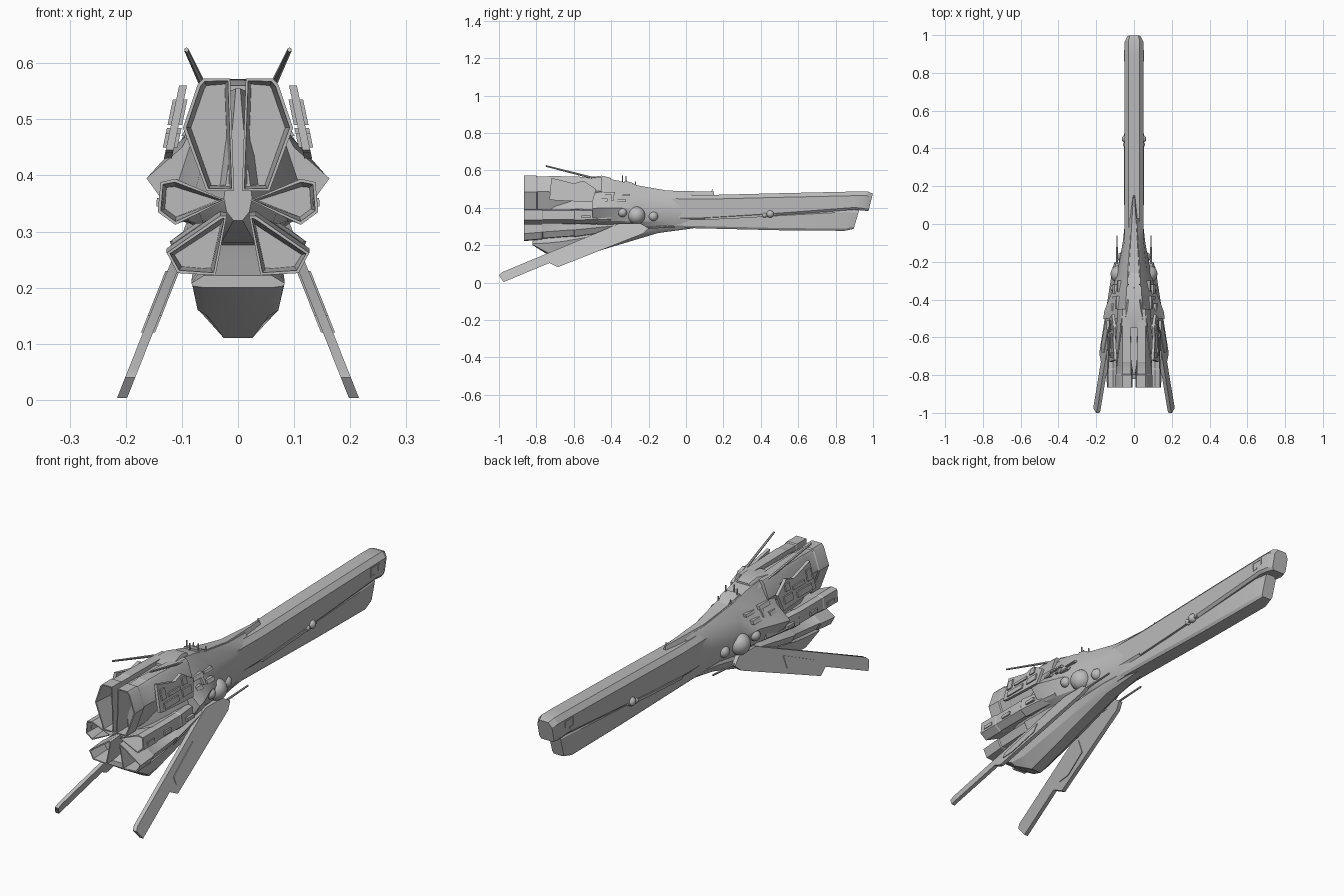
import bpy, bmesh, math
from mathutils import Vector

grey = bpy.data.materials.new("hull grey")
grey.diffuse_color = (0.5, 0.5, 0.5, 1)


def finish(name, bm, mirror=False, angle=25):
    bmesh.ops.recalc_face_normals(bm, faces=bm.faces[:])
    me = bpy.data.meshes.new(name)
    bm.to_mesh(me)
    bm.free()
    me.materials.append(grey)
    ob = bpy.data.objects.new(name, me)
    bpy.context.collection.objects.link(ob)
    if mirror:
        ob.modifiers.new("mirror", 'MIRROR')
    bpy.context.view_layer.objects.active = ob
    ob.select_set(True)
    bpy.ops.object.shade_smooth_by_angle(angle=math.radians(angle))
    ob.select_set(False)
    return ob


def skin(bm, rings):
    """Join closed rings of points and cap both ends; returns the first cap."""
    vs = [[bm.verts.new(p) for p in r] for r in rings]
    n = len(vs[0])
    for a, b in zip(vs, vs[1:]):
        for i in range(n):
            bm.faces.new((a[i], a[(i + 1) % n], b[(i + 1) % n], b[i]))
    bm.faces.new(vs[-1])
    return bm.faces.new(vs[0])


def hull(name, sections):
    """Symmetric loft; each section is (y, half profile from top to bottom, lean)."""
    bm = bmesh.new()
    rings = []
    for y, half, *lean in sections:
        k = lean[0] if lean else 0
        pts = half + [(-x, z) for x, z in reversed(half)]
        rings.append([(x, y + k * (z - 0.4), z) for x, z in pts])
    skin(bm, rings)
    return finish(name, bm)


def engine(name, pts, stages, depth=0.09):
    """Mirrored petal nozzle; stages are (y, scale, x shift, z shift)."""
    cx = sum(p[0] for p in pts) / len(pts)
    cz = sum(p[1] for p in pts) / len(pts)
    bm = bmesh.new()
    cap = skin(bm, [[(cx + (x - cx) * s + dx, y, cz + (z - cz) * s + dz) for x, z in pts]
                    for y, s, dx, dz in stages])
    bmesh.ops.recalc_face_normals(bm, faces=bm.faces[:])
    bmesh.ops.inset_region(bm, faces=[cap], thickness=0.006)
    bmesh.ops.inset_region(bm, faces=[cap], thickness=0.008)
    for v in cap.verts:
        v.co.y += depth
    finish(name, bm, True)


def slab(name, outline, top, bottom, thick, mirror=True):
    """Flat plate from a (y, z) outline, lying on the slope through two (x, z) points."""
    k = (top[0] - bottom[0]) / (top[1] - bottom[1])
    bm = bmesh.new()
    skin(bm, [[(bottom[0] + k * (z - bottom[1]) + o, y, z) for y, z in outline]
              for o in (-thick / 2, thick / 2)])
    finish(name, bm, mirror)


def rod(name, a, b, r, mirror=True, sides=6):
    a, b = Vector(a), Vector(b)
    bm = bmesh.new()
    bmesh.ops.create_cone(bm, cap_ends=True, segments=sides, radius1=r, radius2=r * 0.7,
                          depth=(b - a).length)
    q = (b - a).to_track_quat('Z', 'Y')
    for v in bm.verts:
        v.co = q @ v.co + (a + b) / 2
    finish(name, bm, mirror, 50)


def dome(name, x, y, z, r):
    bm = bmesh.new()
    bmesh.ops.create_uvsphere(bm, u_segments=24, v_segments=14, radius=r)
    bmesh.ops.translate(bm, vec=(x, y, z), verts=bm.verts[:])
    finish(name, bm, True, 60)


def rect(y0, y1, z0, z1):
    return [(y0, z0), (y1, z0), (y1, z1), (y0, z1)]


# Long forward spine: upper and lower beams
def beam(zt, zb, w=0.05):
    return [(w * 0.6, zt), (w, zt - 0.022), (w, zb + 0.012), (w * 0.8, zb)]

hull("upper_beam", [(-0.3, beam(0.475, 0.33)), (0.1, beam(0.468, 0.335)),
                    (0.5, beam(0.478, 0.36)), (0.9, beam(0.487, 0.39)),
                    (0.95, beam(0.487, 0.385, 0.049), 0.25),
                    (0.98, beam(0.476, 0.383, 0.036), 0.25)])
hull("lower_beam", [(-0.3, beam(0.36, 0.295, 0.042)), (0.0, beam(0.36, 0.292, 0.042)),
                    (0.5, beam(0.38, 0.28, 0.04)), (0.86, beam(0.4, 0.277, 0.04), 0.1),
                    (0.93, beam(0.395, 0.287, 0.028), 0.3)])

# Central armoured body, flaring to the stern
hull("main_body", [
    (-0.5, [(0.045, 0.555), (0.10, 0.45), (0.163, 0.395), (0.12, 0.335), (0.04, 0.30)]),
    (-0.46, [(0.045, 0.563), (0.095, 0.47), (0.157, 0.40), (0.115, 0.33), (0.04, 0.29)]),
    (-0.36, [(0.04, 0.545), (0.08, 0.475), (0.118, 0.40), (0.095, 0.33), (0.04, 0.28)]),
    (-0.27, [(0.035, 0.52), (0.07, 0.46), (0.092, 0.39), (0.08, 0.325), (0.04, 0.28)]),
    (-0.1, [(0.022, 0.488), (0.052, 0.45), (0.06, 0.39), (0.055, 0.33), (0.035, 0.285)]),
    (0.03, [(0.015, 0.48), (0.04, 0.455), (0.045, 0.39), (0.042, 0.34), (0.03, 0.295)])])
hull("top_spike", [(-0.3, [(0.03, 0.527), (0.055, 0.46)]), (-0.1, [(0.018, 0.492), (0.038, 0.46)]),
                   (0.15, [(0.003, 0.486), (0.006, 0.465)])])
hull("bridge_collar", [(-0.55, [(0.055, 0.56), (0.062, 0.54)]), (-0.45, [(0.035, 0.572), (0.06, 0.54)]),
                       (-0.4, [(0.028, 0.56), (0.05, 0.53)])])
hull("bridge_block", [(-0.33, [(0.035, 0.545), (0.045, 0.5)]), (-0.29, [(0.035, 0.535), (0.045, 0.5)]),
                      (-0.26, [(0.022, 0.52), (0.03, 0.49)])])
hull("engine_core", [
    (-0.8, [(0.004, 0.555), (0.012, 0.46), (0.025, 0.36), (0.02, 0.335), (0.008, 0.32)]),
    (-0.7, [(0.02, 0.548), (0.05, 0.47), (0.08, 0.36), (0.06, 0.31), (0.03, 0.28)]),
    (-0.48, [(0.04, 0.55), (0.08, 0.48), (0.11, 0.39), (0.09, 0.32), (0.04, 0.27)])])

# Belly pod
hull("belly_pod", [
    (-0.82, [(0.06, 0.222), (0.083, 0.208), (0.081, 0.203), (0.06, 0.2)]),
    (-0.74, [(0.055, 0.245), (0.083, 0.212), (0.072, 0.16), (0.055, 0.15)]),
    (-0.66, [(0.05, 0.27), (0.082, 0.22), (0.07, 0.16), (0.025, 0.11)]),
    (-0.4, [(0.05, 0.31), (0.075, 0.265), (0.06, 0.22), (0.025, 0.19)]),
    (-0.15, [(0.04, 0.33), (0.052, 0.3), (0.045, 0.285), (0.025, 0.265)]),
    (0.05, [(0.02, 0.33), (0.03, 0.31), (0.025, 0.3), (0.015, 0.292)])])

# Six engine petals
engine("upper_engine", [(0.014, 0.573), (0.062, 0.573), (0.072, 0.562), (0.098, 0.485), (0.056, 0.372), (0.007, 0.372)],
       [(-0.865, 1, 0, 0), (-0.8, 1, 0, 0), (-0.795, 0.92, 0, 0.002), (-0.735, 0.92, 0, 0.002),
        (-0.73, 0.97, 0, 0), (-0.45, 0.82, 0, 0.005)])
engine("middle_engine", [(0.022, 0.356), (0.112, 0.394), (0.138, 0.388), (0.143, 0.335), (0.112, 0.312)],
       [(-0.865, 1, 0, 0), (-0.77, 1, 0, 0), (-0.765, 0.92, 0, 0), (-0.6, 0.92, 0, 0),
        (-0.595, 1, 0, 0), (-0.4, 0.8, -0.02, 0)])
engine("lower_engine", [(0.02, 0.328), (0.032, 0.328), (0.127, 0.262), (0.108, 0.226), (0.04, 0.222)],
       [(-0.865, 1, 0, 0), (-0.77, 1, 0, 0.008), (-0.765, 0.92, 0, 0.008), (-0.6, 0.92, -0.005, 0.02),
        (-0.595, 1, -0.005, 0.02), (-0.3, 0.6, -0.02, 0.045)])

# Swept lower fins with a stepped trailing edge
slab("lower_fin", [(-1, 0.04), (-0.975, 0.003), (-0.73, 0.105), (-0.685, 0.083), (-0.23, 0.262),
                   (-0.2, 0.29), (-0.24, 0.315), (-0.36, 0.315), (-0.985, 0.055)],
     (0.085, 0.31), (0.208, 0.0), 0.018)
slab("fin_panel", [(-0.68, 0.12), (-0.62, 0.125), (-0.5, 0.18), (-0.5, 0.23), (-0.68, 0.15)],
     (0.085, 0.31), (0.208, 0.0), 0.025)
rod("fin_root_rod", (0.09, -0.35, 0.285), (0.09, -0.06, 0.3), 0.006)

# Side armour over the upper engines, with raised maze-like panels
top, bot = (0.098, 0.56), (0.125, 0.43)
slab("side_armour", [(-0.73, 0.445), (-0.7, 0.44), (-0.5, 0.43), (-0.48, 0.5), (-0.55, 0.545),
                     (-0.6, 0.53), (-0.72, 0.56)], top, bot, 0.014)
for i, r in enumerate([(-0.7, -0.6, 0.45, 0.475), (-0.66, -0.58, 0.49, 0.505), (-0.57, -0.51, 0.455, 0.485),
                       (-0.71, -0.68, 0.49, 0.535), (-0.56, -0.53, 0.5, 0.53)]):
    slab("armour_panel_%d" % i, rect(*r), top, bot, 0.026)
for i, r in enumerate([(-0.45, -0.38, 0.47, 0.485), (-0.4, -0.385, 0.44, 0.485), (-0.46, -0.42, 0.435, 0.45),
                       (-0.37, -0.32, 0.43, 0.445), (-0.36, -0.3, 0.465, 0.475)]):
    y = (r[0] + r[1]) / 2
    w = 0.082 - (y + 0.36) * 0.17
    slab("body_panel_%d" % i, rect(*r), (w, 0.475), (w + 0.032, 0.42), 0.014)
for i, y in enumerate((-0.84, -0.72, -0.56)):
    slab("engine_band_%d" % i, rect(y, y + 0.05, 0.345, 0.36), (0.137, 0.388), (0.14, 0.335), 0.012)

# Sensor domes
for n, x, y, z, r in [("main_dome", 0.077, -0.265, 0.36, 0.047), ("rear_dome", 0.1, -0.34, 0.375, 0.024),
                      ("front_dome", 0.062, -0.175, 0.355, 0.026), ("beam_dome", 0.045, 0.45, 0.367, 0.02),
                      ("beam_small_dome", 0.045, 0.42, 0.36, 0.013)]:
    dome(n, x, y, z, r)

# Raised strips and hook-shaped marking on the beam
slab("beam_strip", [(0.1, 0.335), (0.3, 0.345), (0.42, 0.352), (0.48, 0.36), (0.48, 0.368), (0.1, 0.345)],
     (0.048, 0.4), (0.048, 0.3), 0.01)
for i, r in enumerate([(0.86, 0.92, 0.452, 0.458), (0.86, 0.866, 0.42, 0.458), (0.86, 0.89, 0.417, 0.423),
                       (0.914, 0.92, 0.43, 0.458)]):
    slab("bow_mark_%d" % i, rect(*r), (0.049, 0.5), (0.049, 0.3), 0.006)

# Antennas and masts
rod("long_antenna", (0.06, -0.48, 0.555), (0.092, -0.75, 0.624), 0.006)
for i, (x, y, z) in enumerate([(0.0, -0.34, 0.572), (0.028, -0.32, 0.57), (0.03, -0.27, 0.54)]):
    rod("mast_%d" % i, (x, y, 0.5), (x, y, z), 0.004, x > 0)
rod("spike_mast", (0, 0.14, 0.47), (0, 0.14, 0.5), 0.003, False)
